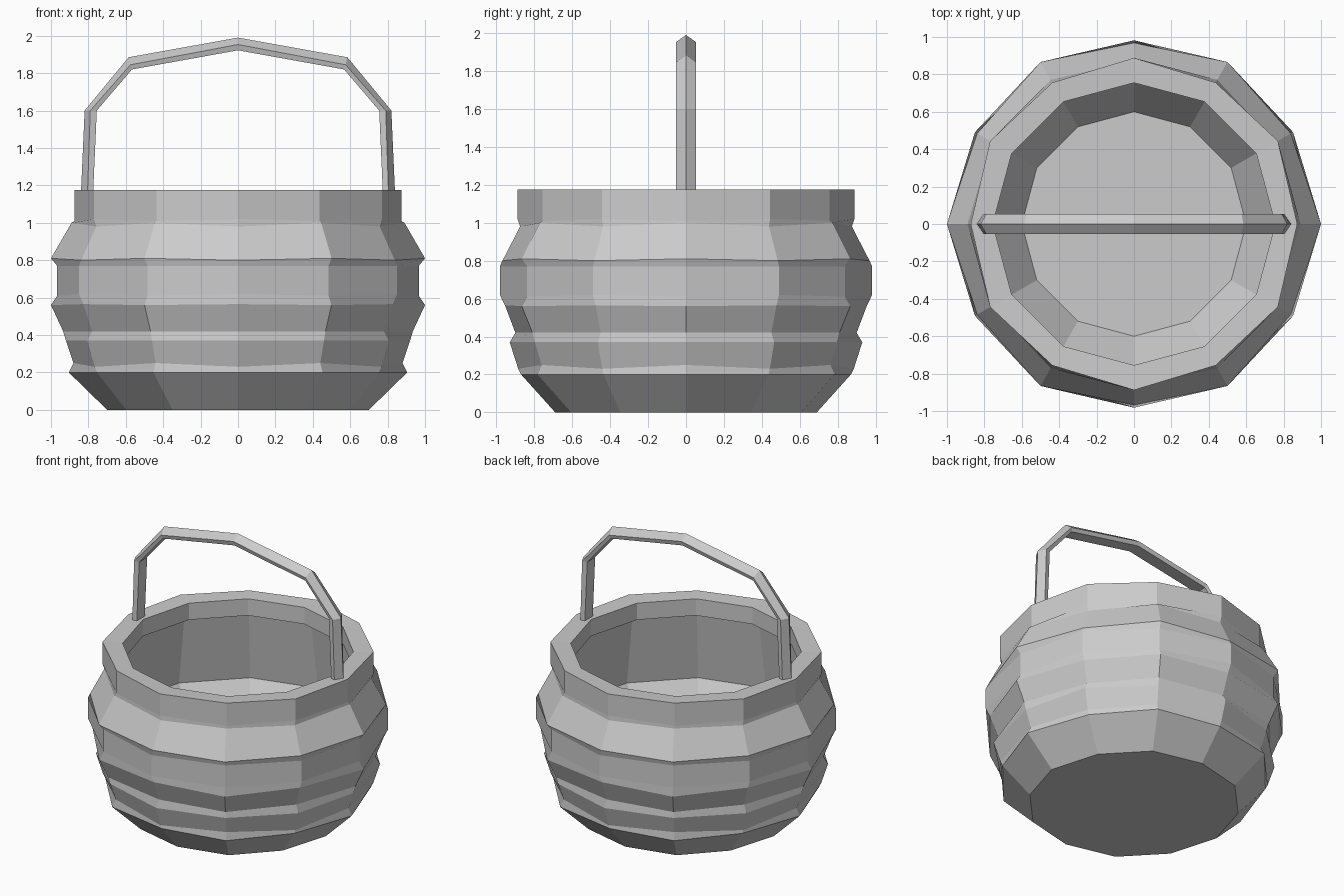
import bpy
from math import cos, sin, pi

if "Cube" in bpy.data.objects:
    bpy.data.objects.remove(bpy.data.objects["Cube"])

SIDES = 12


def make_object(name, verts, faces):
    mesh = bpy.data.meshes.new(name)
    mesh.from_pydata(verts, [], faces)
    mesh.update()
    obj = bpy.data.objects.new(name, mesh)
    bpy.context.collection.objects.link(obj)
    return obj


def woven_lathe(name, even, odd):
    """Lathe whose columns alternate between two (radius, z) profiles."""
    rows = len(even)
    verts = []
    for r in range(rows):
        for i in range(SIDES):
            rad, z = (odd if i % 2 else even)[r]
            a = 2 * pi * i / SIDES
            verts.append((rad * cos(a), rad * sin(a), z))
    faces = [tuple(reversed(range(SIDES)))]
    for r in range(rows - 1):
        for i in range(SIDES):
            j = (i + 1) % SIDES
            faces.append((r * SIDES + i, r * SIDES + j,
                          (r + 1) * SIDES + j, (r + 1) * SIDES + i))
    faces.append(tuple(range((rows - 1) * SIDES, rows * SIDES)))
    return make_object(name, verts, faces)


# Basket: woven outside, rim, then the inside down to the floor
inner = [(.755, 1.17), (.755, 1.05), (.83, 1.03), (.91, .53), (.6, .1)]
even = [(.70, 0), (.905, .2), (.88, .25), (.92, .37), (.935, .42), (1.0, .56),
        (.967, .61), (.967, .77), (1.0, .81), (.89, 1.0), (.873, 1.01), (.873, 1.175)]
odd = [(.69, 0), (.87, .2), (.885, .23), (.93, .37), (.90, .42), (.955, .565),
       (.982, .62), (.982, .77), (.968, .8), (.875, .98), (.888, 1.02), (.888, 1.175)]
woven_lathe("basket", even + inner, odd + inner)

# Handle: ridged strip, half of each edge path given and mirrored over x
ridge = [(.84, 1.15), (.82, 1.6), (.585, 1.885), (0, 1.99)]
shoulder = [(.805, 1.15), (.79, 1.6), (.575, 1.845), (0, 1.953)]
under = [(.775, 1.15), (.755, 1.6), (.567, 1.82), (0, 1.922)]


def mirrored(path):
    return path + [(-x, z) for x, z in reversed(path[:-1])]


edges = [(mirrored(ridge), 0), (mirrored(shoulder), .053), (mirrored(under), .045),
         (mirrored(under), -.045), (mirrored(shoulder), -.053)]
n, k = len(edges[0][0]), len(edges)
verts = [(p[s][0], y, p[s][1]) for s in range(n) for p, y in edges]
faces = [(s * k + i, (s + 1) * k + i, (s + 1) * k + (i + 1) % k, s * k + (i + 1) % k)
         for s in range(n - 1) for i in range(k)]
faces += [tuple(range(k)), tuple(reversed(range((n - 1) * k, n * k)))]
make_object("handle", verts, faces)
